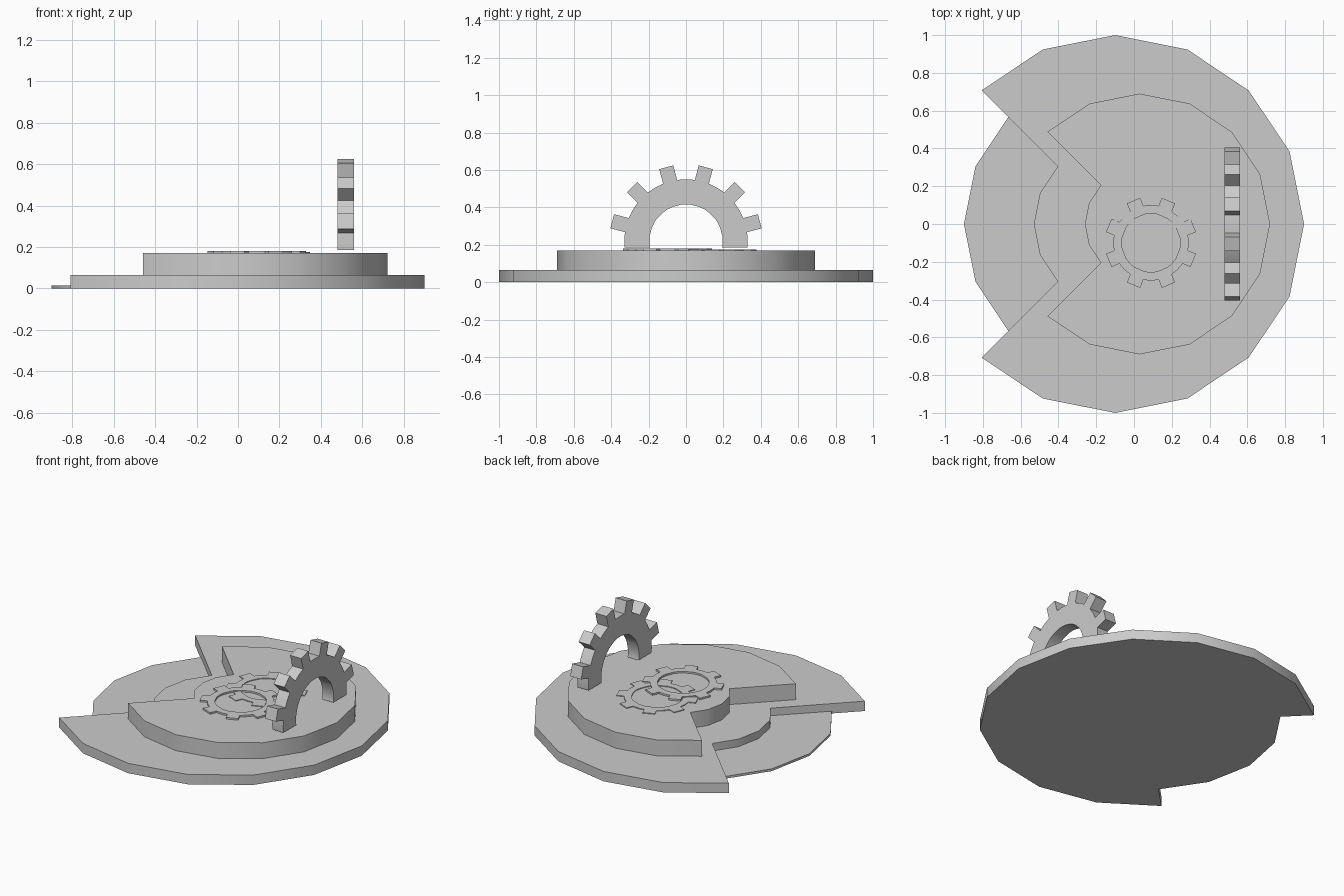
import bpy, bmesh
from math import cos, sin, pi, radians
from mathutils import Matrix

if "Cube" in bpy.data.objects:
    bpy.data.objects.remove(bpy.data.objects["Cube"])


def finish(name, bm):
    bmesh.ops.recalc_face_normals(bm, faces=bm.faces[:])
    me = bpy.data.meshes.new(name)
    bm.to_mesh(me)
    bm.free()
    ob = bpy.data.objects.new(name, me)
    bpy.context.collection.objects.link(ob)
    bpy.ops.object.select_all(action='DESELECT')
    bpy.context.view_layer.objects.active = ob
    ob.select_set(True)
    bpy.ops.object.shade_smooth_by_angle(angle=radians(30))
    return ob


def prism(bm, pts, z0, z1):
    f = bm.faces.new([bm.verts.new((x, y, z0)) for x, y in pts])
    ext = bmesh.ops.extrude_face_region(bm, geom=[f], use_keep_orig=True)
    for v in ext["geom"]:
        if isinstance(v, bmesh.types.BMVert):
            v.co.z = z1


def arc(cx, r, a, b, n):
    angs = [radians(a + (b - a) * i / n) for i in range(n + 1)]
    return [(cx + r * cos(t), r * sin(t)) for t in angs]


def notched_disc(name, cx, r, r_in, z0, z1):
    # three-quarter disc whose left quarter is cut back to a smaller radius
    bm = bmesh.new()
    prism(bm, arc(cx, r, -135, 135, 12) + arc(cx, r_in, 135, 225, 4), z0, z1)
    return finish(name, bm)


def gear_ring(teeth, r_tip, r_root, r_hole, half_w, thick):
    # ring built per tooth pitch: tooth block plus gap to next tooth
    bm = bmesh.new()
    step = 2 * pi / teeth
    outer, hole = [], []
    for i in range(teeth):
        a = (i + 0.5) * step
        h = half_w / r_root
        t = half_w / r_tip
        for r, da in ((r_root, -h), (r_tip, -t), (r_tip, t), (r_root, h),
                      (r_root, step / 2)):
            outer.append((r * cos(a + da), r * sin(a + da)))
        for da in (-h, -h, h, h, step / 2):
            hole.append((r_hole * cos(a + da), r_hole * sin(a + da)))
    n = len(outer)
    rings = []
    for z in (0, thick):
        o = [bm.verts.new((x, y, z)) for x, y in outer]
        q = [bm.verts.new((x, y, z)) for x, y in hole]
        rings.append((o, q))
        for i in range(n):
            j = (i + 1) % n
            bm.faces.new((o[i], o[j], q[j], q[i]))
    for k in (0, 1):
        a, b = rings[0][k], rings[1][k]
        for i in range(n):
            j = (i + 1) % n
            bm.faces.new((a[i], a[j], b[j], b[i]))
    bmesh.ops.remove_doubles(bm, verts=bm.verts[:], dist=1e-5)
    return bm


# stepped base
notched_disc("lower_base", -0.1, 1.0, 0.43, 0.0, 0.065)
notched_disc("upper_base", 0.03, 0.69, 0.29, 0.065, 0.17)

# thin ledge filling the open quarter of the lower base
bm = bmesh.new()
prism(bm, arc(-0.1, 0.8, 135, 225, 4) + arc(-0.1, 0.43, 225, 135, 4), 0.0, 0.015)
finish("low_ledge", bm)

# two flat gears lying on top
for name, x, y, top in (("front_flat_gear", 0.09, -0.10, 0.181),
                        ("back_flat_gear", 0.11, 0.14, 0.175)):
    bm = gear_ring(8, 0.245, 0.20, 0.155, 0.038, top - 0.168)
    bmesh.ops.translate(bm, vec=(x, y, 0.168), verts=bm.verts[:])
    finish(name, bm)

# upright half gear, cut off flat just above the base
bm = gear_ring(12, 0.41, 0.33, 0.196, 0.039, 0.08)
# gear plane to YZ, thickness along x
M = Matrix(((0, 0, 1, 0.48), (1, 0, 0, 0), (0, 1, 0, 0.22), (0, 0, 0, 1)))
bmesh.ops.transform(bm, matrix=M, verts=bm.verts[:])
bmesh.ops.bisect_plane(bm, geom=bm.verts[:] + bm.edges[:] + bm.faces[:],
                       plane_co=(0, 0, 0.186), plane_no=(0, 0, 1), clear_inner=True)
bmesh.ops.holes_fill(bm, edges=[e for e in bm.edges if e.is_boundary], sides=0)
finish("half_gear_arch", bm)
